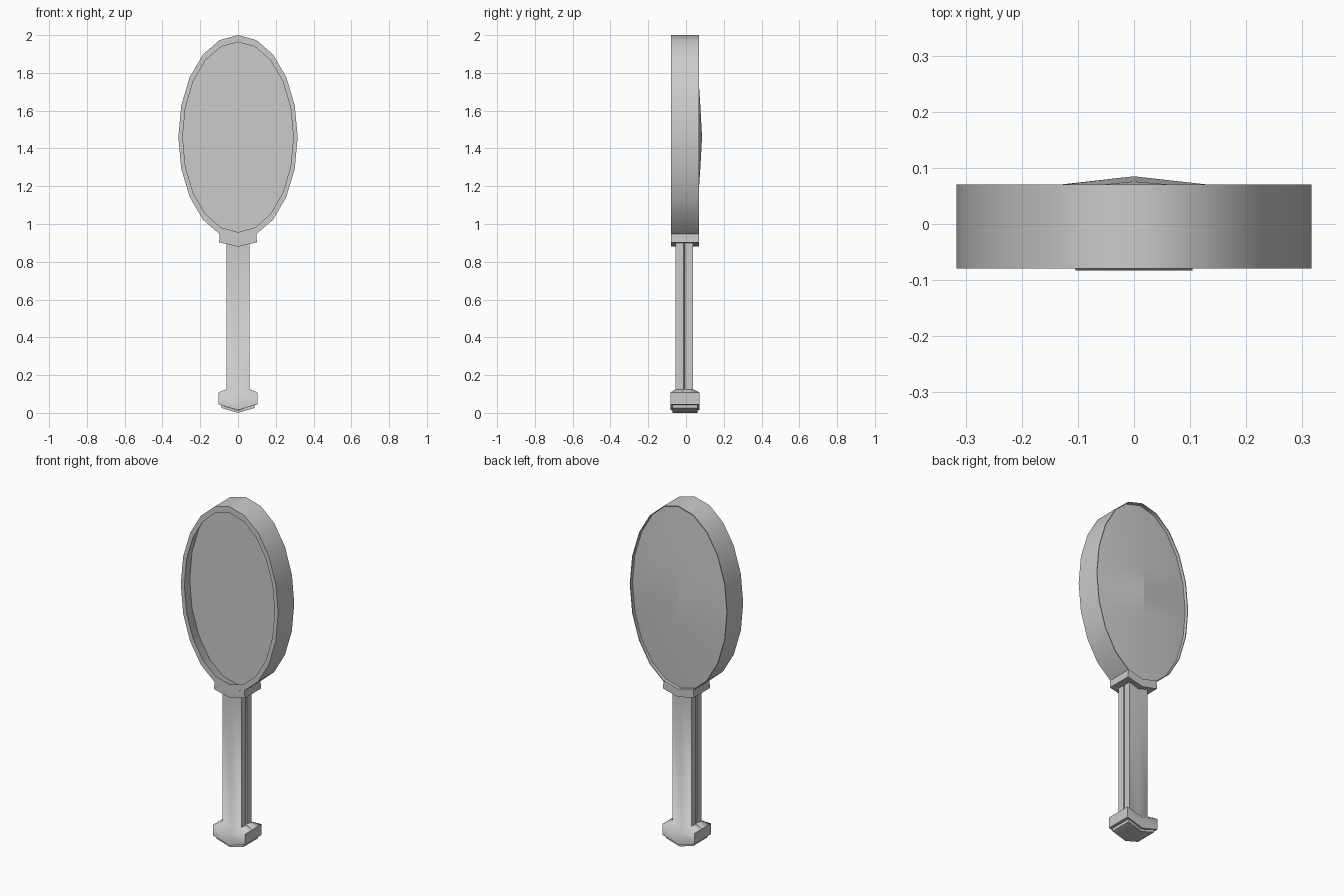
import bpy, math

if "Cube" in bpy.data.objects:
    bpy.data.objects.remove(bpy.data.objects["Cube"])

N = 20            # sides of the oval head
CZ = 1.46         # centre height of the head


def make(name, verts, faces, angle=35):
    mesh = bpy.data.meshes.new(name)
    mesh.from_pydata(verts, [], faces)
    ob = bpy.data.objects.new(name, mesh)
    bpy.context.collection.objects.link(ob)
    bpy.ops.object.select_all(action='DESELECT')
    ob.select_set(True)
    bpy.context.view_layer.objects.active = ob
    bpy.ops.object.mode_set(mode='EDIT')
    bpy.ops.mesh.select_all(action='SELECT')
    bpy.ops.mesh.normals_make_consistent(inside=False)
    bpy.ops.object.mode_set(mode='OBJECT')
    bpy.ops.object.shade_smooth_by_angle(angle=math.radians(angle))
    return ob


def oval(rx, rz, y):
    return [(rx * math.sin(2 * math.pi * i / N), y,
             CZ + rz * math.cos(2 * math.pi * i / N)) for i in range(N)]


def bridge(rings):
    verts = [v for r in rings for v in r]
    n = len(rings[0])
    faces = [(k * n + i, k * n + (i + 1) % n, (k + 1) * n + (i + 1) % n, (k + 1) * n + i)
             for k in range(len(rings) - 1) for i in range(n)]
    return verts, faces


# Oval frame: undercut front recess, thin lip at the back, open where the collar joins
verts, faces = bridge([oval(0.312, 0.534, -0.002), oval(0.293, 0.503, -0.079),
                       oval(0.316, 0.54, -0.079), oval(0.316, 0.54, 0.070),
                       oval(0.312, 0.534, 0.070), oval(0.312, 0.534, 0.050)])
outer = 2 * N
faces = [f for j, f in enumerate(faces) if j not in (outer + 9, outer + 10)]
make("mirror_frame", verts, faces)

# Flat mirror deep in the front recess
make("mirror_glass", oval(0.312, 0.534, -0.002), [tuple(range(N))])

# Back panel: strips rising to a shallow ridge along x = 0
rows = []
for k in range(N // 2 + 1):
    a = math.pi * k / (N // 2)
    t = abs(math.cos(a))
    x, z = 0.312 * math.sin(a), CZ + 0.534 * math.cos(a)
    rows.append([(-x, 0.050, z), (0, 0.050 + 0.035 * (1 - t ** 1.15), z), (x, 0.050, z)])
verts = [v for r in rows for v in r]
faces = [(3 * k + j, 3 * k + j + 1, 3 * k + j + 4, 3 * k + j + 3)
         for k in range(len(rows) - 1) for j in range(2)]
back = make("back_panel", verts, faces, 10)
if back.data.polygons[8].normal.y < 0:
    back.data.flip_normals()


# Handle cross-section: box with a narrow side slot and a V-shaped dip in the middle
def section(w, d, cy, z, zmid, slot):
    right = [(w, cy - d, z), (w, cy - 0.005, z), (w - slot, cy, z),
             (w, cy + 0.005, z), (w, cy + d, z)]
    left = [(-x, y, h) for x, y, h in reversed(right)]
    return [(0, cy - d, zmid)] + right + [(0, cy + d, zmid)] + left


# Collar, grip and pommel as one loft
verts, faces = bridge([
    section(0.0976, 0.0745, -0.0045, 0.9464, 0.920, 0.0),
    section(0.100, 0.0745, -0.0045, 0.903, 0.880, 0.0),
    section(0.062, 0.046, -0.009, 0.900, 0.880, 0.015),
    section(0.062, 0.046, -0.009, 0.125, 0.108, 0.015),
    section(0.104, 0.077, -0.006, 0.108, 0.080, 0.0),
    section(0.104, 0.077, -0.006, 0.045, 0.015, 0.0),
    section(0.088, 0.066, -0.006, 0.043, 0.013, 0.0),
    section(0.088, 0.066, -0.006, 0.026, 0.000, 0.0)])
last = len(verts) - 12
faces += [tuple(last + i for i in q) for q in ((0, 1, 2, 3, 4, 5, 6), (6, 7, 8, 9, 10, 11, 0))]
make("handle", verts, faces, 60)
